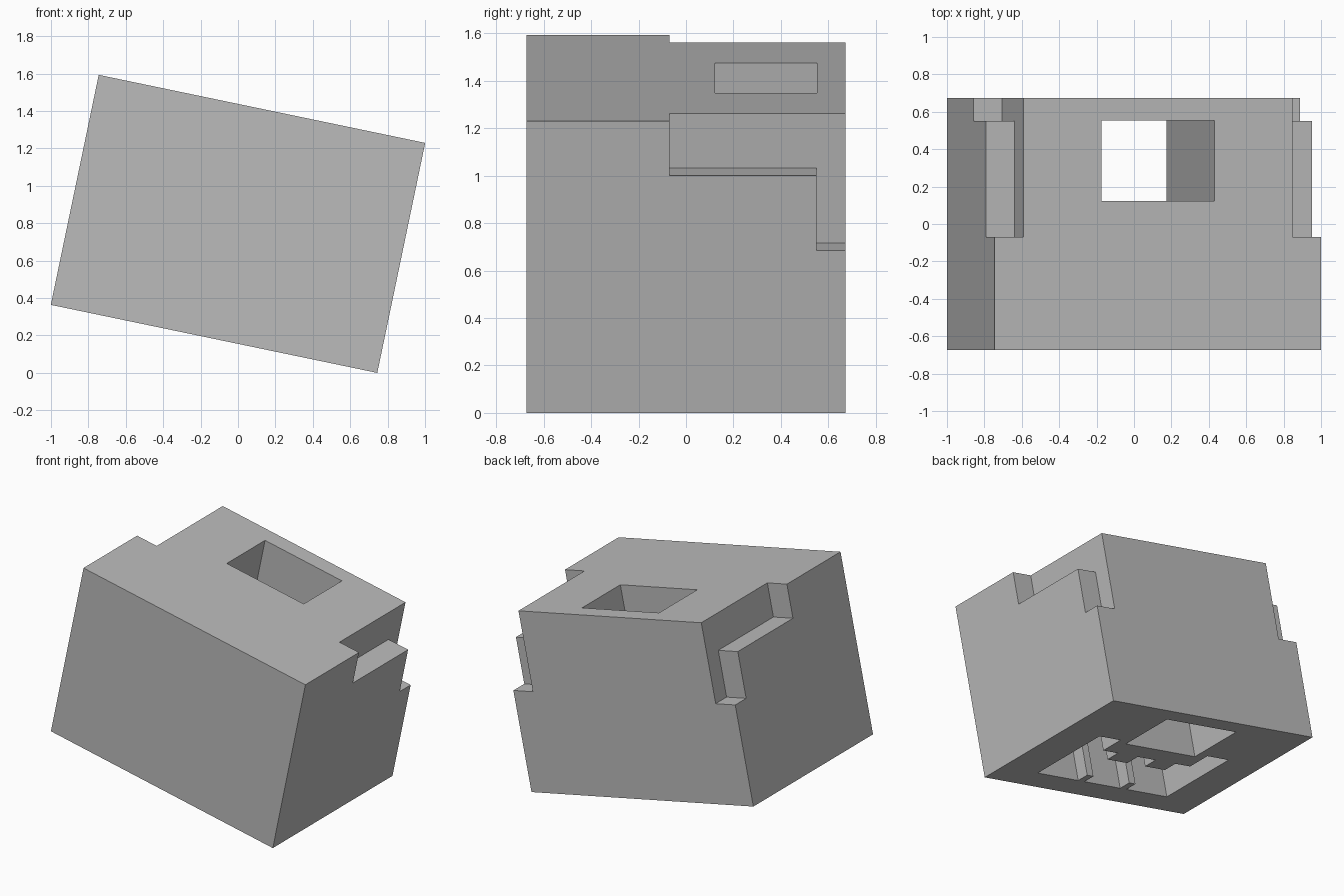
import bpy, bmesh, math
from mathutils import Matrix, Vector

cube = bpy.data.objects.get("Cube")
if cube:
    bpy.data.objects.remove(cube, do_unlink=True)

W, D, H = 1.783, 1.345, 1.256
TOP = H / 2
TILT = math.radians(11.77)

grey = bpy.data.materials.new("plain_grey")
grey.use_nodes = True
grey.diffuse_color = (0.5, 0.5, 0.5, 1)
grey.node_tree.nodes["Principled BSDF"].inputs["Base Color"].default_value = (0.5, 0.5, 0.5, 1)


def prism(name, points, extrude):
    """Extrude a closed outline of 3D points into a solid."""
    bm = bmesh.new()
    face = bm.faces.new([bm.verts.new(p) for p in points])
    ext = bmesh.ops.extrude_face_region(bm, geom=[face])
    moved = [v for v in ext["geom"] if isinstance(v, bmesh.types.BMVert)]
    bmesh.ops.translate(bm, verts=moved, vec=Vector(extrude))
    bmesh.ops.recalc_face_normals(bm, faces=bm.faces)
    mesh = bpy.data.meshes.new(name)
    bm.to_mesh(mesh)
    bm.free()
    mesh.materials.append(grey)
    obj = bpy.data.objects.new(name, mesh)
    bpy.context.collection.objects.link(obj)
    return obj


def rectangle(x0, x1, y0, y1, z):
    return [(x0, y0, z), (x1, y0, z), (x1, y1, z), (x0, y1, z)]


# Solid block
body = prism("block_body", rectangle(-W / 2, W / 2, -D / 2, D / 2, -TOP), (0, 0, H))

# Stepped notches on both top edges, open to the back
step = [(-0.07, TOP + 0.1), (-0.07, TOP - 0.235), (0.55, TOP - 0.235),
        (0.55, TOP - 0.557), (0.8, TOP - 0.557), (0.8, TOP + 0.1)]
cutters = []
for side in (-1, 1):
    outline = [(side * (W / 2 - 0.157), y, z) for y, z in step]
    cutters.append(prism("notch_cutter", outline, (side * 0.3, 0, 0)))

# Rectangular shaft from top to bottom
cutters.append(prism("shaft_cutter", rectangle(-0.309, 0.309, 0.123, 0.553, -1), (0, 0, 2)))

# Symmetric recess in the underside
half = [(0.08, -0.02), (0.08, -0.13), (0.257, -0.13), (0.257, -0.02),
        (0.389, -0.02), (0.389, 0.161), (0.578, 0.161), (0.578, -0.484),
        (0.216, -0.484), (0.216, -0.39), (0.16, -0.39), (0.16, -0.484)]
outline = half + [(-x, y) for x, y in reversed(half)]
cutters.append(prism("recess_cutter", [(x, y, -TOP - 0.1) for x, y in outline], (0, 0, 0.7)))

# Cut everything out of the block
bpy.context.view_layer.objects.active = body
for cutter in cutters:
    mod = body.modifiers.new("cut", 'BOOLEAN')
    mod.operation = 'DIFFERENCE'
    mod.solver = 'EXACT'
    mod.object = cutter
    bpy.ops.object.modifier_apply(modifier=mod.name)
    bpy.data.objects.remove(cutter, do_unlink=True)

# Tilt the block and rest its lowest edge on the ground
body.data.transform(Matrix.Rotation(TILT, 4, 'Y'))
lowest = min(v.co.z for v in body.data.vertices)
body.data.transform(Matrix.Translation((0, 0, -lowest)))
